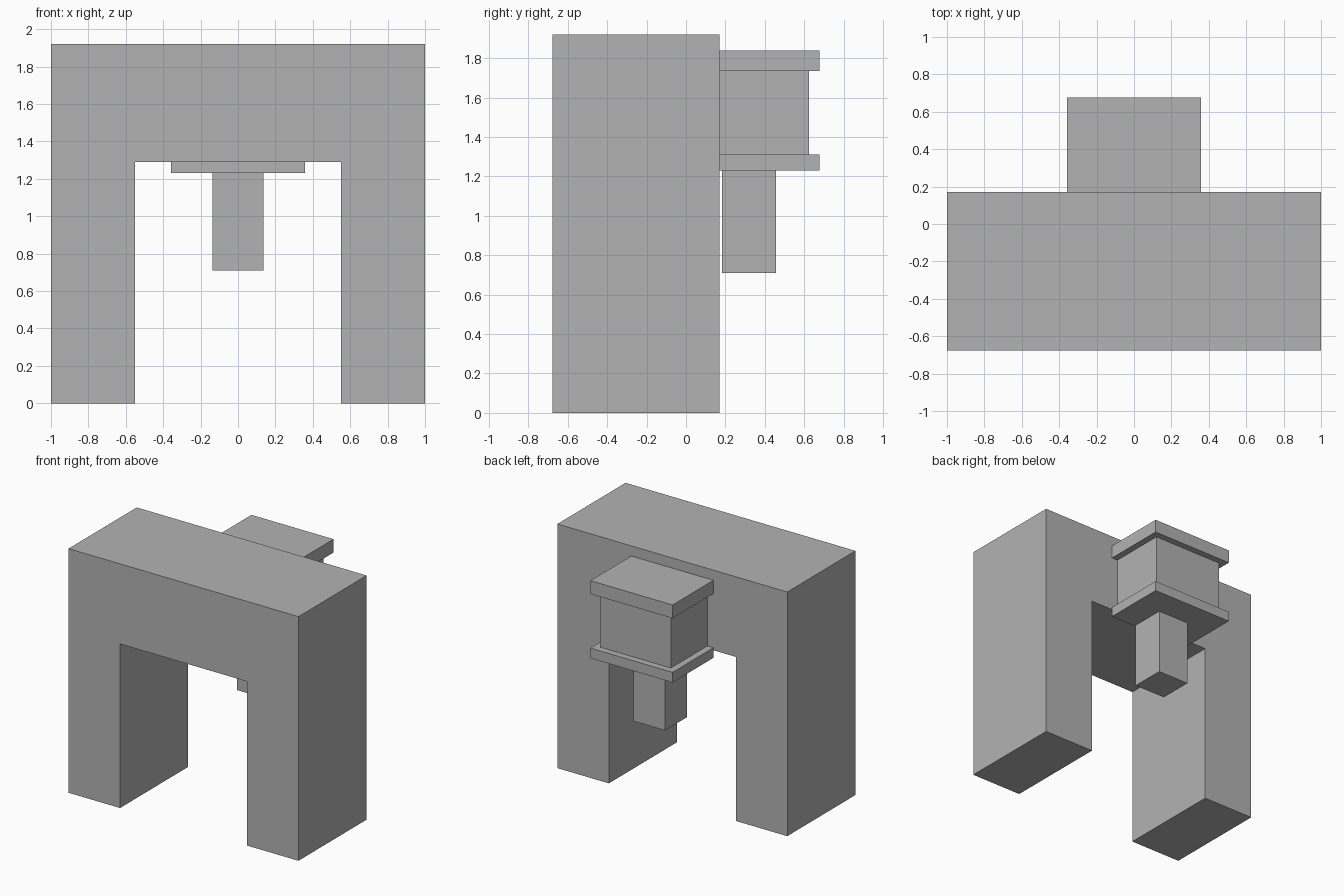
import bpy
import bmesh

if "Cube" in bpy.data.objects:
    bpy.data.objects.remove(bpy.data.objects["Cube"], do_unlink=True)

# Single plain grey finish
grey = bpy.data.materials.new("plain_grey")
grey.use_nodes = True
colour = (0.45, 0.45, 0.45, 1)
grey.diffuse_color = colour
grey.node_tree.nodes["Principled BSDF"].inputs["Base Color"].default_value = colour


def extrude_profile(name, profile, y0, y1):
    """Extrude an x-z outline from y0 to y1."""
    bm = bmesh.new()
    face = bm.faces.new([bm.verts.new((x, y0, z)) for x, z in profile])
    result = bmesh.ops.extrude_face_region(bm, geom=[face])
    verts = [v for v in result["geom"] if isinstance(v, bmesh.types.BMVert)]
    bmesh.ops.translate(bm, verts=verts, vec=(0, y1 - y0, 0))
    bmesh.ops.recalc_face_normals(bm, faces=bm.faces)
    mesh = bpy.data.meshes.new(name)
    bm.to_mesh(mesh)
    bm.free()
    mesh.materials.append(grey)
    obj = bpy.data.objects.new(name, mesh)
    bpy.context.collection.objects.link(obj)
    return obj


def box(name, half_width, y0, y1, z0, z1):
    w = half_width
    return extrude_profile(name, [(-w, z0), (w, z0), (w, z1), (-w, z1)], y0, y1)


# Thick arch: outline of the right half, mirrored to the left
half = [(1, 1.92), (1, 0), (0.552, 0), (0.552, 1.29)]
outline = half + [(-x, z) for x, z in reversed(half)]
back = 0.17
extrude_profile("arch", outline, -0.677, back)

# Box on the rear face with overhanging slabs and a hanging post
box("rear_box", 0.305, back, 0.625, 1.31, 1.735)
box("top_slab", 0.357, back, 0.677, 1.735, 1.84)
box("bottom_slab", 0.357, back, 0.677, 1.23, 1.31)
box("hanging_post", 0.137, 0.183, 0.457, 0.71, 1.23)
